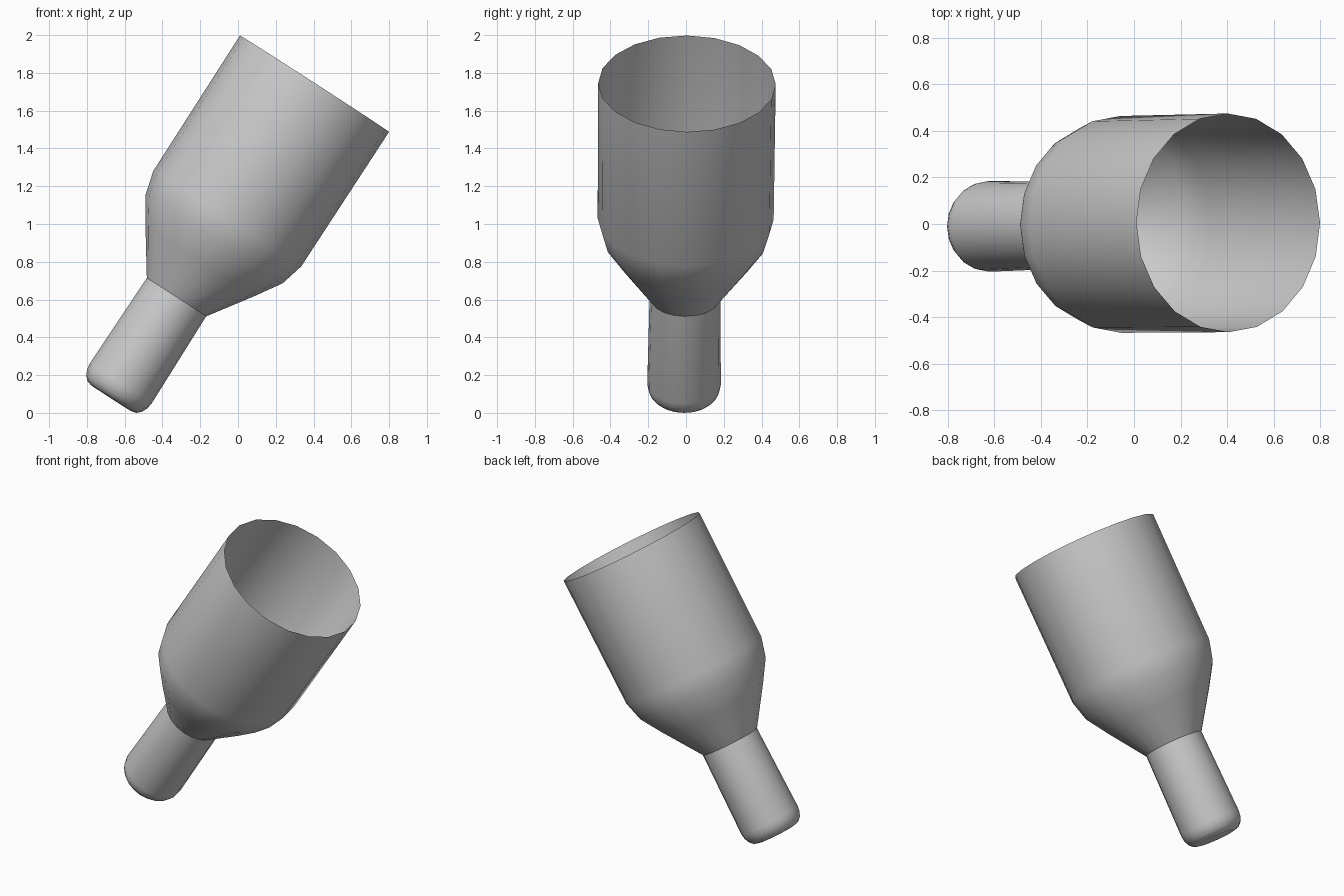
import bpy, bmesh, math
from mathutils import Vector, Matrix

if "Cube" in bpy.data.objects:
    bpy.data.objects.remove(bpy.data.objects["Cube"])

SIDES = 20
# (radius, distance along the tilted axis) from closed foot to open rim
PROFILE = [(0.125, -0.297), (0.155, -0.289), (0.176, -0.268), (0.19, -0.238),
           (0.195, -0.205), (0.187, 0.34), (0.343, 0.568), (0.432, 0.707),
           (0.466, 0.835), (0.47, 1.686)]

# Tilted axis frame, measured from the rim centre
axis = Vector((0.543, 0.008, 0.840)).normalized()
across = Vector((0, 1, 0)).cross(axis).normalized()
side = axis.cross(across)
rim_centre = Vector((0.405, 0.005, 1.745))

# Bottle-shaped shell: lathe the profile round the axis
bm = bmesh.new()
rings = []
for r, s in PROFILE:
    c = rim_centre + axis * (s - PROFILE[-1][1])
    rings.append([bm.verts.new(c + across * r * math.cos(2 * math.pi * i / SIDES)
                                 + side * r * math.sin(2 * math.pi * i / SIDES))
                  for i in range(SIDES)])
for a, b in zip(rings, rings[1:]):
    for i in range(SIDES):
        j = (i + 1) % SIDES
        bm.faces.new((a[i], a[j], b[j], b[i]))

# Closed foot
bm.faces.new(list(reversed(rings[0])))

# Smooth shell with a crease where the neck meets the shoulder
for f in bm.faces:
    f.smooth = True
neck = set(rings[5])
for e in bm.edges:
    if e.verts[0] in neck and e.verts[1] in neck:
        e.smooth = False

# Stand on the ground
low = min(v.co.z for v in bm.verts)
bmesh.ops.translate(bm, verts=bm.verts, vec=(0, 0, -low))

mesh = bpy.data.meshes.new("flared_cup")
bm.to_mesh(mesh)
bm.free()
bpy.context.collection.objects.link(bpy.data.objects.new("flared_cup", mesh))
